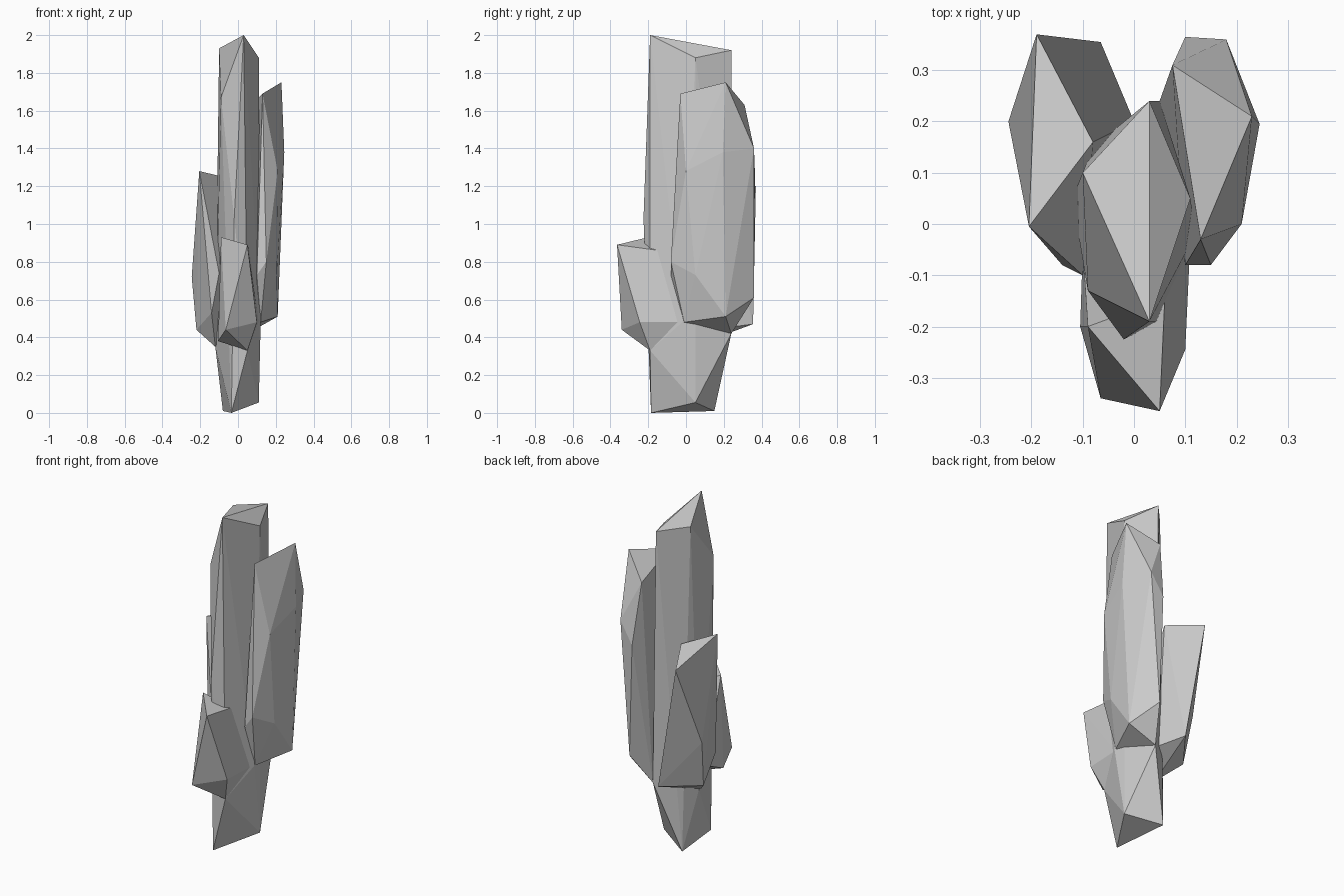
import bpy, bmesh


def rock(name, points):
    """Faceted rock shard: convex hull around a few corner points."""
    bm = bmesh.new()
    for p in points:
        bm.verts.new(p)
    res = bmesh.ops.convex_hull(bm, input=bm.verts[:])
    loose = {v for v in res["geom_interior"] + res["geom_unused"]
             if isinstance(v, bmesh.types.BMVert) and v.is_valid and not v.link_faces}
    bmesh.ops.delete(bm, geom=list(loose), context='VERTS')
    bmesh.ops.recalc_face_normals(bm, faces=bm.faces[:])
    mesh = bpy.data.meshes.new(name)
    bm.to_mesh(mesh)
    bm.free()
    obj = bpy.data.objects.new(name, mesh)
    bpy.context.collection.objects.link(obj)
    return obj


# Tall central pillar, reaching the ground
rock("central_pillar", [
    (0.03, -0.19, 2.0), (-0.10, 0.10, 1.93), (0.11, 0.05, 1.88), (0.03, 0.24, 1.92),
    (-0.09, -0.13, 1.67), (-0.02, -0.225, 1.03),
    (0.05, -0.19, 0.33), (0.12, -0.02, 0.48), (0.05, 0.24, 0.42), (-0.12, 0.05, 0.35),
    (-0.035, -0.185, 0.0), (0.11, 0.05, 0.055), (-0.08, 0.15, 0.01)])

# Right pillar
rock("right_pillar", [
    (0.23, 0.21, 1.75), (0.13, -0.03, 1.69), (0.075, 0.31, 1.63),
    (0.18, 0.36, 1.40), (0.10, 0.365, 1.27), (0.245, 0.195, 1.38), (0.21, 0.0, 1.28),
    (0.15, -0.08, 0.80), (0.10, -0.08, 0.73), (0.205, 0.05, 0.73), (0.11, 0.02, 0.62),
    (0.21, 0.21, 0.51), (0.12, 0.36, 0.61), (0.12, -0.01, 0.48), (0.05, 0.24, 0.42)])

# Left pillar
rock("left_pillar", [
    (-0.205, -0.005, 1.28), (-0.19, 0.37, 1.20), (-0.08, 0.16, 1.25),
    (-0.245, 0.20, 0.72), (-0.10, -0.10, 0.74), (-0.14, -0.08, 0.53),
    (-0.22, 0.15, 0.44), (-0.065, 0.355, 0.47), (-0.12, 0.03, 0.35), (0.0, 0.2, 0.45)])

# Short front rock
rock("front_rock", [
    (0.05, -0.365, 0.89), (-0.09, -0.20, 0.93), (0.06, -0.145, 0.86),
    (-0.065, -0.34, 0.44), (0.10, -0.245, 0.48), (0.11, -0.03, 0.48),
    (0.05, -0.19, 0.33), (-0.105, -0.20, 0.38), (-0.10, -0.05, 0.45)])
